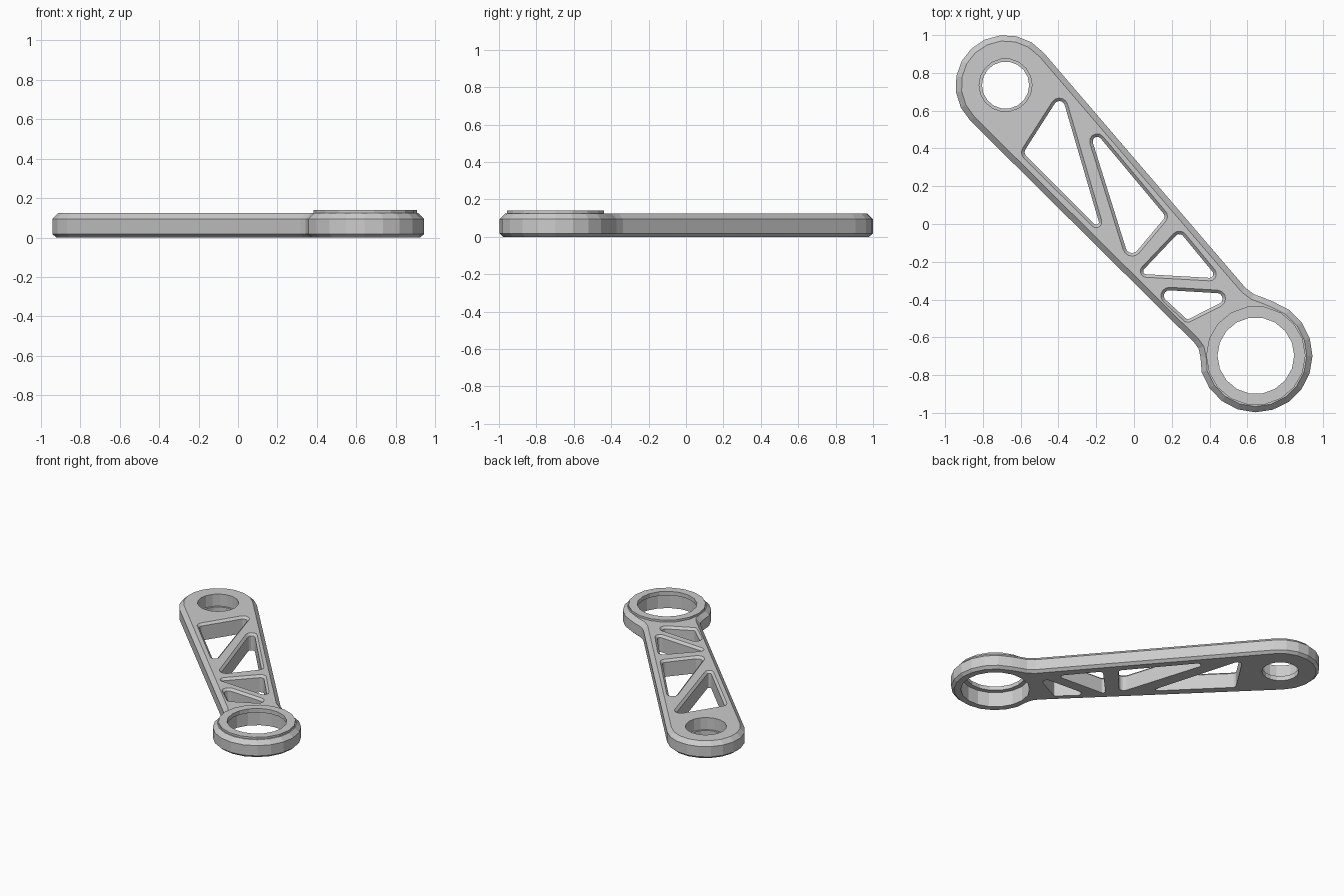
import bpy, bmesh, math
from mathutils import Vector

if "Cube" in bpy.data.objects:
    bpy.data.objects.remove(bpy.data.objects["Cube"])

PIVOT = Vector((-0.68, 0.735))   # narrow-bore end
RING = Vector((0.645, -0.697))   # wide-bore end
TOP = 0.125


def arc(c, r, a0, a1, n):
    return [Vector((c[0] + r * math.cos(math.radians(a0 + (a1 - a0) * i / n)),
                    c[1] + r * math.sin(math.radians(a0 + (a1 - a0) * i / n))))
            for i in range(n + 1)]


def circle(c, r, n=18):
    return arc(c, r, 0, 360, n)[:-1]


def inset(pts, d):
    """Mitred inward offset of a counter-clockwise outline."""
    out = []
    for i, p in enumerate(pts):
        e0 = (p - pts[i - 1]).normalized()
        e1 = (pts[(i + 1) % len(pts)] - p).normalized()
        n0, n1 = Vector((-e0.y, e0.x)), Vector((-e1.y, e1.x))
        out.append(p + (n0 + n1) * (d / (1 + n0.dot(n1))))
    return out


def rounded_triangle(corners, grow=0.0):
    """Corners are (x, y, radius), counter-clockwise."""
    out = []
    for i in range(3):
        p, c, q = (Vector(corners[(i + k) % 3][:2]) for k in (-1, 0, 1))
        d0, d1 = c - p, q - c
        a0 = math.degrees(math.atan2(-d0.x, d0.y))   # outward normals
        a1 = math.degrees(math.atan2(-d1.x, d1.y))
        out += arc(c, corners[i][2] + grow, a0, a0 + (a1 - a0) % 360, 5)
    return out


def loft(name, layers):
    """Solid through stacked counter-clockwise outlines given as (z, points)."""
    bm = bmesh.new()
    rows = [[bm.verts.new((p.x, p.y, z)) for p in pts] for z, pts in layers]
    n = len(rows[0])
    for a, b in zip(rows, rows[1:]):
        for i in range(n):
            j = (i + 1) % n
            bm.faces.new((a[i], a[j], b[j], b[i]))
    bm.faces.new(rows[0][::-1])
    bm.faces.new(rows[-1])
    me = bpy.data.meshes.new(name)
    bm.to_mesh(me)
    bm.free()
    ob = bpy.data.objects.new(name, me)
    bpy.context.collection.objects.link(ob)
    return ob


def combine(target, tool, op):
    """Boolean, baked into the target; an empty result is rejected."""
    m = target.modifiers.new(op.lower(), 'BOOLEAN')
    m.operation, m.object, m.solver = op, tool, 'EXACT'
    bpy.context.view_layer.update()
    dg = bpy.context.evaluated_depsgraph_get()
    baked = bpy.data.meshes.new_from_object(target.evaluated_get(dg))
    target.modifiers.remove(m)
    if len(baked.polygons):
        target.data = baked
    bpy.data.objects.remove(tool)


# Chamfered arm with two rounded ends
outline = (arc(PIVOT, 0.265, 40.6, 225, 10)
           + [Vector(p) for p in ((0.318, -0.627), (0.342, -0.66), (0.352, -0.705))]
           + arc(RING, 0.30, 197, 432, 13)
           + [Vector(p) for p in ((0.68, -0.388), (0.635, -0.372), (0.59, -0.338))])
arm = loft("link_arm", [(0, inset(outline, 0.02)), (0.018, outline),
                        (0.095, outline), (TOP, inset(outline, 0.03))])

# Raised collar around the wide bore
collar = loft("collar", [(0.1, circle(RING, 0.263)), (0.14, circle(RING, 0.263))])
combine(arm, collar, 'UNION')

# Bores with stepped counterbores
bores = [(PIVOT, 0.125, -0.1, 0.3), (PIVOT, 0.14, 0.035, 0.3),
         (RING, 0.203, -0.1, 0.3), (RING, 0.235, -0.1, 0.11)]
for c, r, z0, z1 in bores:
    combine(arm, loft("bore_cutter", [(z0, circle(c, r)), (z1, circle(c, r))]), 'DIFFERENCE')

# Triangular lightening windows, chamfered at the top
windows = [
    [(-0.395, 0.622, 0.045), (-0.55, 0.38, 0.045), (-0.20, 0.01, 0.03)],
    [(-0.195, 0.438, 0.04), (-0.01, -0.12, 0.05), (0.135, 0.04, 0.042)],
    [(0.24, -0.08, 0.042), (0.065, -0.25, 0.032), (0.40, -0.265, 0.036)],
    [(0.187, -0.38, 0.045), (0.285, -0.49, 0.03), (0.44, -0.395, 0.045)],
]
for w in windows:
    small, big = rounded_triangle(w, -0.016), rounded_triangle(w, 0.001)
    combine(arm, loft("window_cutter", [(-0.1, small), (TOP - 0.016, small),
                                        (TOP + 0.001, big), (0.3, big)]), 'DIFFERENCE')
